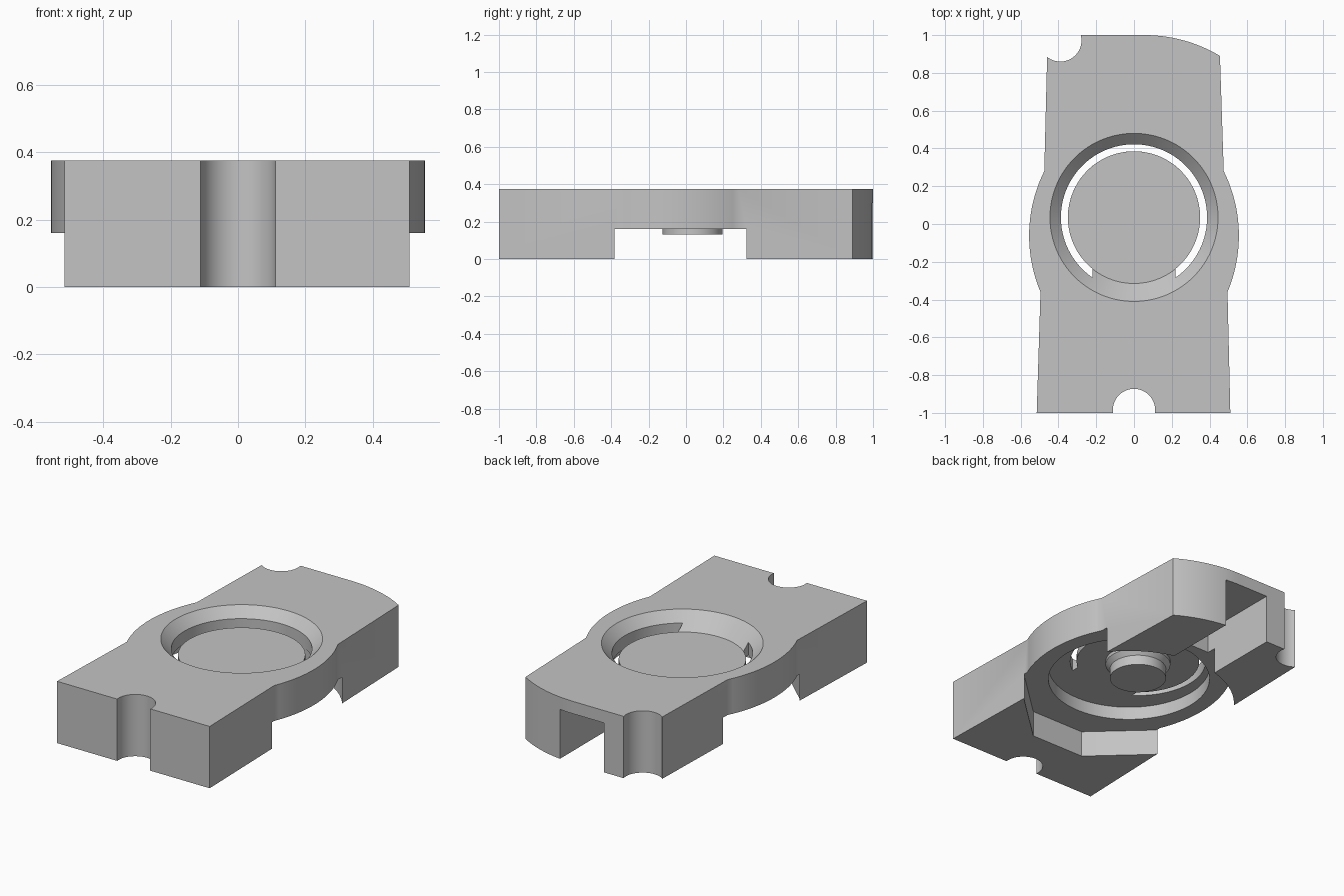
import bpy, bmesh, math
from mathutils import Vector

default = bpy.data.objects.get("Cube")
if default:
    bpy.data.objects.remove(default, do_unlink=True)

HEIGHT = 0.375
DISH_Y = 0.035     # centre of the dish, gap and hub
POCKET_Y = -0.045  # centre of the underside pocket

grey = bpy.data.materials.new("plain grey")
grey.use_nodes = True
colour = (0.55, 0.55, 0.55, 1)
grey.diffuse_color = colour
grey.node_tree.nodes["Principled BSDF"].inputs["Base Color"].default_value = colour


def arc(radius, start, end, cy=0.0, cx=0.0, steps=48):
    """Points on a circular arc, angles in degrees."""
    angles = [math.radians(start + (end - start) * i / steps) for i in range(steps + 1)]
    return [(cx + radius * math.cos(a), cy + radius * math.sin(a)) for a in angles]


def bulge(p, q, sagitta, steps=20):
    """Arc from p to q that bows to the right of the direction of travel."""
    p, q = Vector(p), Vector(q)
    half = (q - p).length / 2
    radius = (half ** 2 + sagitta ** 2) / (2 * sagitta)
    along = (q - p).normalized()
    out = Vector((along.y, -along.x))
    centre = (p + q) / 2 - out * (radius - sagitta)
    span = math.asin(half / radius)
    turns = [span * (2 * i / steps - 1) for i in range(steps + 1)]
    return [tuple(centre + radius * (out * math.cos(t) + along * math.sin(t))) for t in turns]


def finish(name, bm):
    bmesh.ops.recalc_face_normals(bm, faces=bm.faces)
    mesh = bpy.data.meshes.new(name)
    bm.to_mesh(mesh)
    bm.free()
    mesh.materials.append(grey)
    obj = bpy.data.objects.new(name, mesh)
    bpy.context.collection.objects.link(obj)
    return obj


def prism(name, outline, z0, z1):
    bm = bmesh.new()
    face = bm.faces.new([bm.verts.new((x, y, z0)) for x, y in outline])
    new = bmesh.ops.extrude_face_region(bm, geom=[face])["geom"]
    verts = [v for v in new if isinstance(v, bmesh.types.BMVert)]
    bmesh.ops.translate(bm, verts=verts, vec=(0, 0, z1 - z0))
    return finish(name, bm)


def turned(name, profile, cy, cx=0.0, sides=96):
    """Solid of revolution from (radius, z) pairs."""
    bm = bmesh.new()
    rings = [[bm.verts.new((x, y, z)) for x, y in arc(r, 0, 360, cy, cx, sides)[:-1]]
             for r, z in profile]
    for low, high in zip(rings, rings[1:]):
        for i in range(sides):
            j = (i + 1) % sides
            bm.faces.new((low[i], low[j], high[j], high[i]))
    bm.faces.new(rings[0])
    bm.faces.new(rings[-1])
    return finish(name, bm)


def combine(target, tool, operation="DIFFERENCE"):
    mod = target.modifiers.new(tool.name, "BOOLEAN")
    mod.operation = operation
    mod.solver = "EXACT"
    mod.object = tool
    bpy.context.view_layer.objects.active = target
    bpy.ops.object.modifier_apply(modifier=mod.name)
    bpy.data.objects.remove(tool, do_unlink=True)


# Body: tapered block with bulging sides and a rounded back corner
outline = [(-0.515, -1), (0.51, -1)]
outline += bulge((0.495, -0.36), (0.475, 0.28), 0.07)
outline += bulge((0.455, 0.89), (0.06, 1), 0.0275)
outline += [(-0.457, 1)]
outline += bulge((-0.475, 0.28), (-0.495, -0.36), 0.07)
body = prism("body", outline, 0, HEIGHT)

# Round notches in the front edge and the back right corner
combine(body, turned("front_notch", [(0.112, -0.1), (0.112, 0.5)], -0.985))
combine(body, turned("corner_notch", [(0.112, -0.1), (0.112, 0.5)], 0.972, -0.39))

# Underside pocket: round at the back, angled at the front
pocket = arc(0.6, -36, 216, POCKET_Y)
pocket += [(-0.18, -0.68), (0.18, -0.68)]
combine(body, prism("pocket", pocket, -0.1, 0.16))
combine(body, turned("pocket_recess", [(0.46, 0.1), (0.46, 0.24)], POCKET_Y))

# Slot through the back wall
combine(body, prism("back_slot", [(-0.15, 0.48), (0.15, 0.48), (0.15, 1.1), (-0.15, 1.1)],
                    -0.1, 0.3))

# Countersunk dish with a flat floor
combine(body, turned("dish", [(0.35, 0.28), (0.445, HEIGHT), (0.445, 0.5)], DISH_Y))

# Gap around the dish floor, leaving a bridge at the front
inner, outer, bridge = 0.35, 0.387, 0.22
a = math.degrees(math.acos(bridge / outer))
b = math.degrees(math.acos(bridge / inner))
gap = arc(outer, -a, 180 + a, DISH_Y, steps=80) + arc(inner, 180 + b, -b, DISH_Y, steps=80)
combine(body, prism("gap", gap, 0.1, 0.5))

# Flared hub under the dish floor
hub = turned("hub", [(0.16, 0.13), (0.16, 0.19), (0.185, 0.22), (0.185, 0.26)], DISH_Y)
combine(body, hub, "UNION")

bpy.ops.object.select_all(action="DESELECT")
body.select_set(True)
bpy.context.view_layer.objects.active = body
bpy.ops.object.shade_smooth_by_angle(angle=math.radians(25))
